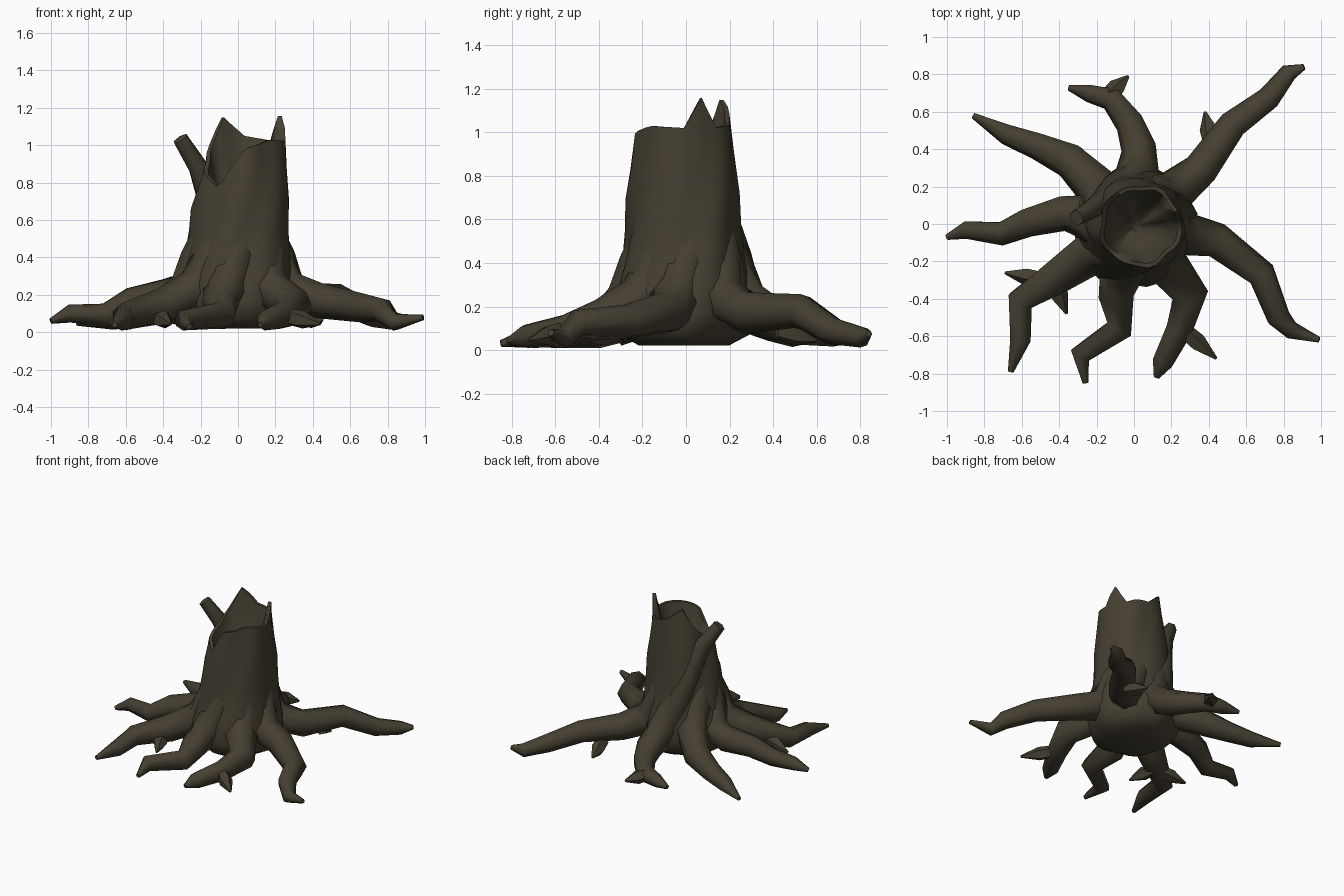
import bpy, bmesh, math
from mathutils import Vector

if "Cube" in bpy.data.objects:
    bpy.data.objects.remove(bpy.data.objects["Cube"])

bark = bpy.data.materials.new("dark bark")
bark.diffuse_color = (0.060, 0.050, 0.031, 1)
bark.use_nodes = True
bark.node_tree.nodes["Principled BSDF"].inputs["Base Color"].default_value = bark.diffuse_color


def finish(bm, name):
    bmesh.ops.recalc_face_normals(bm, faces=bm.faces)
    me = bpy.data.meshes.new(name)
    bm.to_mesh(me)
    bm.free()
    me.materials.append(bark)
    for p in me.polygons:
        p.use_smooth = True
    me.set_sharp_from_angle(angle=math.radians(65))
    bpy.context.collection.objects.link(bpy.data.objects.new(name, me))


def skin(bm, rings):
    """Join successive rings with quads and close both ends."""
    for a, b in zip(rings, rings[1:]):
        for i in range(len(a)):
            j = (i + 1) % len(a)
            bm.faces.new((a[i], a[j], b[j], b[i]))
    bm.faces.new(rings[0])
    bm.faces.new(rings[-1])


def mix(table, x):
    """Linear interpolation in a list of (x, y) pairs."""
    for (x0, y0), (x1, y1) in zip(table, table[1:]):
        if x <= x1:
            return y0 + (y1 - y0) * (x - x0) / (x1 - x0)
    return table[-1][1]


def polar(deg, d, z):
    return Vector((d * math.cos(math.radians(deg)), d * math.sin(math.radians(deg)), z))


def tube(name, pts, sides=7):
    """Tapered angular limb through (point, radius) pairs."""
    bm = bmesh.new()
    rings = []
    for i, (c, r) in enumerate(pts):
        t = (pts[min(i + 1, len(pts) - 1)][0] - pts[max(i - 1, 0)][0]).normalized()
        side = t.cross(Vector((0, 0, 1))).normalized()
        up = side.cross(t)
        ring = []
        for k in range(sides):
            a = 2 * math.pi * (k + 0.5) / sides
            v = c + (side * math.cos(a) + up * math.sin(a)) * r
            v.z = max(v.z, 0.01)
            ring.append(bm.verts.new(v))
        rings.append(ring)
    skin(bm, rings)
    finish(bm, name)


# Hollow trunk: twisted ridges, jagged rim (angle, height), sunken core
RIM = [(0, 1.02), (22, 1.16), (45, 1.02), (90, 1.05), (124, 1.15),
       (150, 0.98), (230, 0.77), (270, 0.98), (310, 1.03), (360, 1.02)]
PROFILE = [(0.02, 0.20), (0.07, 0.29), (0.17, 0.325), (0.30, 0.305), (0.42, 0.282),
           (0.56, 0.262), (0.70, 0.256), (0.85, 0.234), (1.0, 0.218)]
HOLLOW = [(1.0, 0.196), (0.85, 0.165), (0.7, 0.11), (0.62, 0.03)]
N = 32
bm = bmesh.new()
rings = []
for h, r in PROFILE + HOLLOW:
    ring = []
    for i in range(N):
        deg = 360 * i / N
        z = h if h < 0.5 else 0.5 + (h - 0.5) * 2 * (mix(RIM, deg) - 0.5)
        a = math.radians(deg) - 1.1 * h
        wave = 1 + 0.035 * math.cos(5 * a) + 0.025 * math.cos(8 * a)
        lean = Vector((0.035 * h * h, -0.01, 0))
        ring.append(bm.verts.new(polar(deg, r * wave, z) + lean))
    rings.append(ring)
skin(bm, rings)
finish(bm, "trunk")

# Main roots: path points, thickness follows a shared taper
THICK = [(0, .098), (.33, .074), (.7, .056), (1, .016)]
ROOTS = {
    "root_north_east": [(.36, .29, .17), (.53, .53, .18), (.72, .67, .09), (.83, .81, .06), (.91, .84, .075)],
    "root_north": [(.03, .40, .14), (-.02, .54, .1), (-.12, .67, .08), (-.24, .70, .07), (-.35, .73, .06)],
    "root_north_west": [(-.34, .34, .15), (-.52, .42, .1), (-.68, .48, .07), (-.86, .58, .05)],
    "root_west": [(-.38, .06, .19), (-.57, .01, .16), (-.71, -.05, .09), (-.90, -.03, .1), (-1, -.07, .06)],
    "root_south_west": [(-.40, -.27, .14), (-.61, -.41, .08), (-.61, -.62, .06), (-.66, -.79, .04)],
    "root_south": [(-.10, -.38, .14), (-.08, -.56, .09), (-.29, -.70, .06), (-.26, -.85, .03)],
    "root_south_east": [(.30, -.38, .14), (.24, -.56, .09), (.15, -.74, .06), (.12, -.82, .04)],
    "root_east": [(.44, -.09, .17), (.68, -.27, .13), (.77, -.50, .12), (.84, -.57, .05), (.99, -.62, .08)],
}
for name, path in ROOTS.items():
    deg = math.degrees(math.atan2(path[0][1], path[0][0]))
    # buttress twisting up into the trunk
    pts = [(polar(deg + 28 * s, .26 - .10 * s, .23 + .34 * s), .12 - .045 * s) for s in (1, .5, 0)]
    for i, p in enumerate(path):
        pts.append((Vector(p), mix(THICK, i / (len(path) - 1))))
    tube(name, pts)

# Small side twigs: start and tip in plan
for x0, y0, x1, y1 in ((.42, .42, .38, .60), (-.15, .67, -.03, .79), (-.46, -.30, -.69, -.26),
                       (-.44, -.29, -.36, -.48), (.24, -.55, .44, -.72)):
    a, b = Vector((x0, y0, .09)), Vector((x1, y1, .045))
    tube("root_twig", [(a, .045), (a.lerp(b, .5), .05), (b, .008)], 5)

# Strip of bark spiralling up the back left and breaking off as a spike
strip = []
for k in range(6):
    u = k / 5
    strip.append((polar(92 + 82 * u, .23 - .08 * u + .16 * u ** 4, .28 + .755 * u), .11 - .065 * u))
tube("broken_branch", strip, 6)
